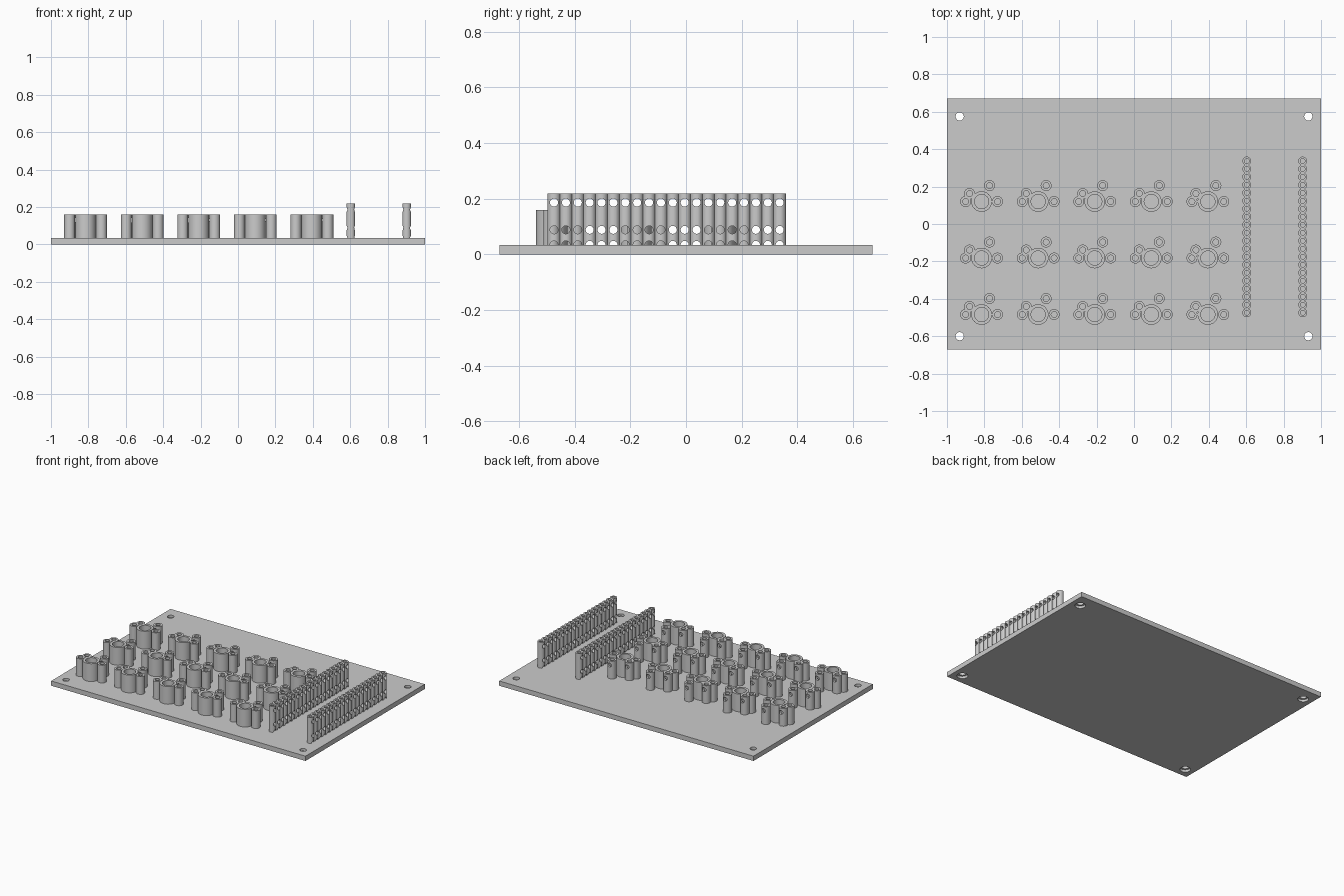
import bpy, bmesh, math
from mathutils import Matrix

scene = bpy.context.scene
if "Cube" in bpy.data.objects:
    bpy.data.objects.remove(bpy.data.objects["Cube"], do_unlink=True)

GREY = (0.6, 0.6, 0.6, 1)
plastic = bpy.data.materials.new("grey plastic")
plastic.use_nodes = True
plastic.diffuse_color = GREY
plastic.node_tree.nodes["Principled BSDF"].inputs["Base Color"].default_value = GREY

BOARD_TOP = 0.034
SOCKET_TOP = 0.16
PIN_TOP = 0.218
MM = 0.0168          # model units per millimetre
WIRE = 0.0145        # wire hole radius


def place(name, mesh, x=0, y=0, z=0):
    obj = bpy.data.objects.new(name, mesh)
    obj.location = (x, y, z)
    scene.collection.objects.link(obj)
    return obj


def finish(mesh):
    mesh.materials.clear()
    mesh.materials.append(plastic)
    for p in mesh.polygons:
        p.use_smooth = True
    mesh.set_sharp_from_angle(angle=math.radians(30))
    return mesh


def rod(bm, radius, length, loc, axis="Z", sides=32):
    turn = {"X": Matrix.Rotation(math.pi / 2, 4, "Y"),
            "Y": Matrix.Rotation(math.pi / 2, 4, "X"),
            "Z": Matrix.Identity(4)}[axis]
    bmesh.ops.create_cone(bm, cap_ends=True, segments=sides, radius1=radius,
                          radius2=radius, depth=length,
                          matrix=Matrix.Translation(loc) @ turn)


def to_mesh(bm, name):
    mesh = bpy.data.meshes.new(name)
    bmesh.ops.recalc_face_normals(bm, faces=bm.faces)
    bm.to_mesh(mesh)
    bm.free()
    return mesh


def cut(mesh, rods):
    """Subtract one rod after another and return the baked mesh."""
    for args in rods:
        bm = bmesh.new()
        rod(bm, *args)
        body = place("body", mesh)
        cutter = place("cutter", to_mesh(bm, "cutter"))
        cutter.hide_render = True
        mod = body.modifiers.new("cut", "BOOLEAN")
        mod.operation, mod.solver, mod.object = "DIFFERENCE", "EXACT", cutter
        deps = bpy.context.evaluated_depsgraph_get()
        deps.update()
        mesh = bpy.data.meshes.new_from_object(body.evaluated_get(deps))
        bpy.data.objects.remove(body)
        bpy.data.objects.remove(cutter)
    return mesh


def tube(name, outer, inner, top, holes=(), axis="Y"):
    """Upright blind tube standing on the board, with optional wire holes."""
    base = BOARD_TOP - 0.004
    bm = bmesh.new()
    rod(bm, outer, top - base, (0, 0, (top + base) / 2))
    rods = [(inner, top - BOARD_TOP, (0, 0, (top + BOARD_TOP) / 2 + 0.001))]
    rods += [(WIRE, 0.2, (0, 0, z), axis, 20) for z in holes]
    mesh = cut(to_mesh(bm, name), rods)
    mesh.name = name
    return finish(mesh)


# Board with four screw holes, counterbored from below
bm = bmesh.new()
bmesh.ops.create_cube(bm, size=1, matrix=Matrix.Translation((0, 0, BOARD_TOP / 2))
                      @ Matrix.Diagonal((2, 1.34, BOARD_TOP, 1)))
drills = []
for x in (-0.932, 0.932):
    for y in (-0.6, 0.575):
        drills += [(0.022, 0.2, (x, y, 0)), (0.035, 0.034, (x, y, 0))]
place("board", finish(cut(to_mesh(bm, "board"), drills)))

# Switch sockets: a stem tube, two peg tubes and two contact tubes each
stem = tube("stem_tube", 0.055, 0.038, SOCKET_TOP)
peg = tube("peg_tube", 0.029, 0.0155, SOCKET_TOP)
contact = tube("contact_tube", 0.029, 0.0155, SOCKET_TOP, holes=[0.13])
layout = [("stem_tube", stem, 0, 0),
          ("left_peg_tube", peg, 5.08, 0), ("right_peg_tube", peg, -5.08, 0),
          ("right_contact_tube", contact, -3.81, 2.54),
          ("left_contact_tube", contact, 2.54, 5.08)]
for col in range(5):
    for row in range(3):
        cx, cy = -0.815 + 0.3025 * col, 0.12 - 0.302 * row
        for name, mesh, dx, dy in layout:
            place(f"{name}_{col}_{row}", mesh, cx + dx * MM, cy + dy * MM)

# Two header rows of twenty tubes with crosswise wire holes
header = tube("header_tube", 0.0235, 0.0125, PIN_TOP,
              holes=[0.186, 0.088, 0.034], axis="X")
for side, x in (("inner", 0.603), ("outer", 0.902)):
    for i in range(20):
        place(f"{side}_header_tube_{i}", header, x, -0.4745 + 0.0427 * i)
